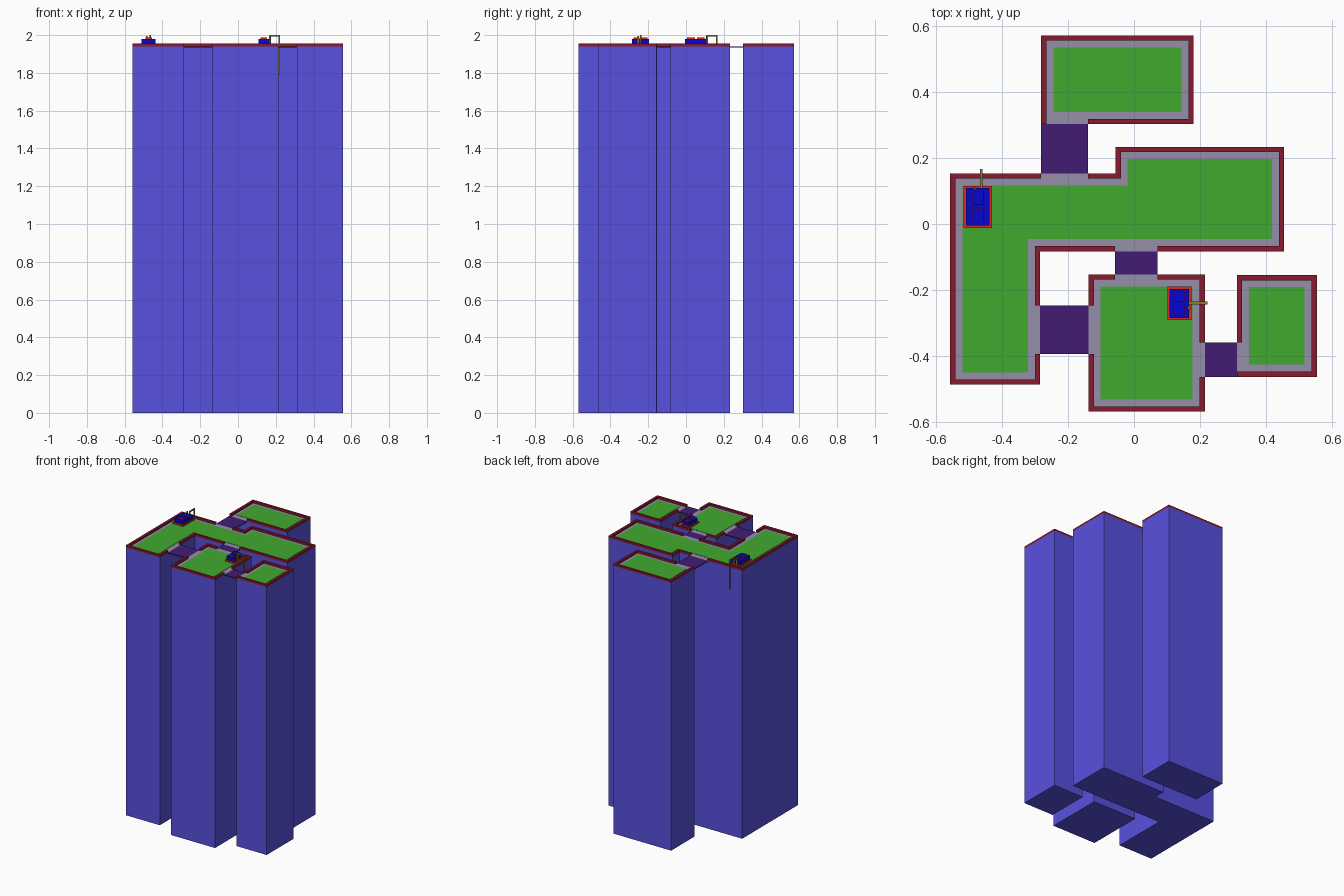
import bpy, bmesh
from mathutils import Vector

if "Cube" in bpy.data.objects:
    bpy.data.objects.remove(bpy.data.objects["Cube"])


def mat(name, r, g, b):
    m = bpy.data.materials.new(name)
    m.diffuse_color = [(c / 255) ** 2.2 for c in (r, g, b)] + [1]
    m.use_nodes = True
    m.node_tree.nodes["Principled BSDF"].inputs["Base Color"].default_value = m.diffuse_color
    return m


WALL = mat("wall_blue", 88, 82, 222)
PAVE = mat("roof_grey", 147, 141, 168)
LAWN = mat("lawn_green", 67, 168, 50)
RIM = mat("parapet_red", 135, 33, 50)
DECK = mat("bridge_purple", 68, 34, 115)
BLUE = mat("machine_blue", 15, 15, 205)
RED = mat("machine_red", 225, 45, 30)
ARM = mat("arm_olive", 140, 122, 50)
ROOF, TOP = 1.94, 1.955


def finish(name, bm, mats):
    bmesh.ops.recalc_face_normals(bm, faces=bm.faces)
    me = bpy.data.meshes.new(name)
    bm.to_mesh(me)
    bm.free()
    for m in mats:
        me.materials.append(m)
    ob = bpy.data.objects.new(name, me)
    bpy.context.collection.objects.link(ob)
    return ob


def rect(x0, x1, y0, y1):
    return [(x0, y0), (x1, y0), (x1, y1), (x0, y1)]


def inset(poly, d):
    # inward offset of a counter-clockwise right-angled outline
    out = []
    for i, p in enumerate(poly):
        p, a, b = Vector(p), Vector(poly[i - 1]), Vector(poly[(i + 1) % len(poly)])
        e, f = (p - a).normalized(), (b - p).normalized()
        out.append(tuple(p + d * Vector((-e.y - f.y, e.x + f.x))))
    return out


def prism(name, poly, z0, z1, m, top=None):
    bm = bmesh.new()
    lo = [bm.verts.new((x, y, z0)) for x, y in poly]
    hi = [bm.verts.new((x, y, z1)) for x, y in poly]
    bm.faces.new(lo[::-1])
    cap = bm.faces.new(hi)
    cap.material_index = 1 if top else 0
    for i in range(len(poly)):
        j = (i + 1) % len(poly)
        bm.faces.new((lo[i], lo[j], hi[j], hi[i]))
    return finish(name, bm, [m, top] if top else [m])


def box(name, x0, x1, y0, y1, z0, z1, m):
    return prism(name, rect(x0, x1, y0, y1), z0, z1, m)


def parapet(name, poly, gaps):
    # closed ring, then gaps cut where bridges land
    bm = bmesh.new()
    loops = [[bm.verts.new((x, y, z)) for x, y in p]
             for p, z in ((poly, ROOF), (poly, TOP),
                          (inset(poly, 0.016), TOP), (inset(poly, 0.016), ROOF))]
    for k in range(4):
        a, b = loops[k], loops[(k + 1) % 4]
        for i in range(len(poly)):
            j = (i + 1) % len(poly)
            bm.faces.new((a[i], a[j], b[j], b[i]))
    ob = finish(name, bm, [RIM])
    for n, g in enumerate(gaps):
        cut = box(f"{name}_gap_cutter_{n}", *g, 1.9, 2.0, RIM)
        cut.hide_render = True
        cut.hide_viewport = True
        md = ob.modifiers.new("gap", 'BOOLEAN')
        md.operation, md.solver, md.object = 'DIFFERENCE', 'EXACT', cut


def tower(name, poly, gaps):
    prism(name + "_walls", poly, 0, ROOF, WALL, PAVE)
    prism(name + "_lawn", inset(poly, 0.037), ROOF - 0.002, ROOF + 0.002, LAWN)
    parapet(name + "_parapet", poly, gaps)


# Towers
tower("main_tower",
      [(-0.558, -0.488), (-0.285, -0.488), (-0.285, -0.083), (0.456, -0.083),
       (0.456, 0.234), (-0.056, 0.234), (-0.056, 0.154), (-0.558, 0.154)],
      [(-0.282, -0.139, 0.13, 0.17), (-0.058, 0.072, -0.1, -0.06),
       (-0.31, -0.27, -0.394, -0.248)])
tower("back_tower", rect(-0.282, 0.181, 0.303, 0.573),
      [(-0.266, -0.139, 0.29, 0.33)])
tower("front_tower", rect(-0.138, 0.215, -0.57, -0.153),
      [(-0.058, 0.072, -0.18, -0.14), (-0.15, -0.11, -0.394, -0.248),
       (0.19, 0.23, -0.464, -0.36)])
tower("side_tower", rect(0.312, 0.555, -0.464, -0.155),
      [(0.30, 0.335, -0.448, -0.36)])

# Bridges between the roofs
for n, b in enumerate([(-0.282, -0.139, 0.154, 0.303), (-0.058, 0.072, -0.153, -0.083),
                       (-0.285, -0.138, -0.394, -0.248), (0.215, 0.312, -0.464, -0.36)]):
    box(f"bridge_{n}", *b, 1.934, ROOF, DECK)


# Roof machines: base tray, body, two raised caps
def machine(name, x0, x1, y0, y1, caps_x):
    box(name + "_tray", x0, x1, y0, y1, ROOF, 1.952, RED)
    e = 0.007
    box(name + "_body", x0 + e, x1 - e, y0 + e, y1 - e, ROOF, 1.979, BLUE)
    mid, h = (y0 + y1) / 2, (y1 - y0) * 0.32
    for k, (a, b) in enumerate(((mid - 0.005 - h, mid - 0.005), (mid + 0.005, mid + 0.005 + h))):
        box(f"{name}_cap_trim_{k}", *caps_x, a, b, 1.979, 1.987, RED)
        box(f"{name}_cap_{k}", caps_x[0] + .001, caps_x[1] - .001, a + .001, b - .001,
            1.98, 1.988, BLUE)


machine("left_machine", -0.517, -0.431, -0.012, 0.116, (-0.49, -0.455))
machine("right_machine", 0.101, 0.174, -0.292, -0.19, (0.12, 0.153))

# Hanging davit arms: post, beam, drop, and a second short post
T = 0.004


def bar(name, x0, x1, y0, y1, z0, z1):
    box(name, x0 - T, x1 + T, y0 - T, y1 + T, z0, z1, ARM)


x, y0, y1 = -0.464, 0.112, 0.163
bar("left_arm_post", x, x, y0, y0, 1.95, 1.992)
bar("left_arm_beam", x, x, y0, y1, 1.992, 2.0)
bar("left_arm_drop", x, x, y1, y1, 1.79, 1.992)
bar("left_arm_short_post", x - 0.019, x - 0.019, y0 - 0.003, y0 - 0.003, 1.95, 1.995)

y, x0, x1 = -0.24, 0.17, 0.219
bar("right_arm_post", x0, x0, y, y, 1.95, 1.992)
bar("right_arm_beam", x0, x1, y, y, 1.992, 2.0)
bar("right_arm_drop", x1, x1, y, y, 1.79, 1.992)
bar("right_arm_short_post", x0 - 0.003, x0 - 0.003, y - 0.014, y - 0.014, 1.95, 1.995)
